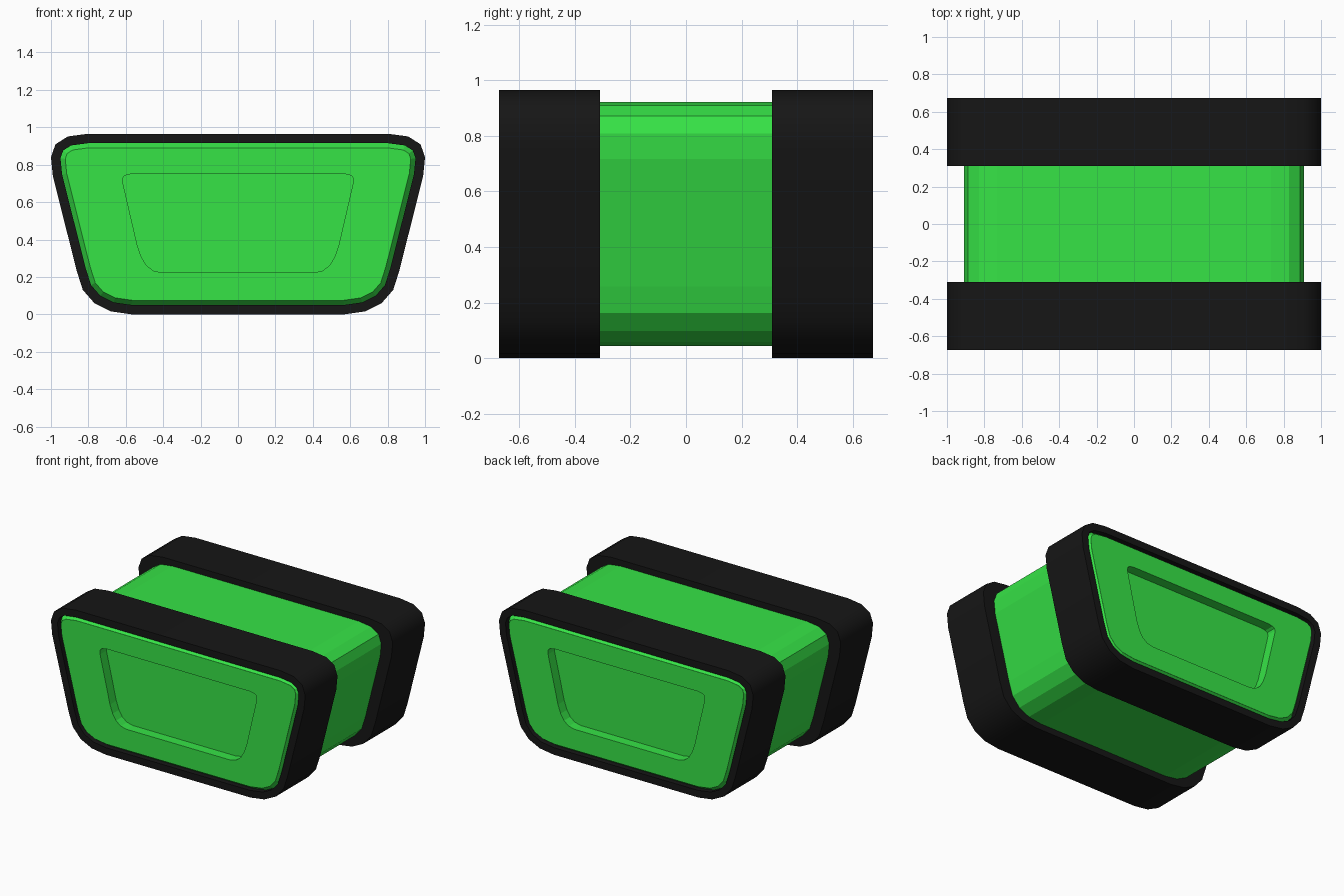
import bpy, bmesh, math
from mathutils import Vector

if "Cube" in bpy.data.objects:
    bpy.data.objects.remove(bpy.data.objects["Cube"])


def material(name, rgb):
    m = bpy.data.materials.new(name)
    m.diffuse_color = (*rgb, 1)
    m.use_nodes = True
    m.node_tree.nodes["Principled BSDF"].inputs["Base Color"].default_value = m.diffuse_color
    return m


GREEN = material("green", (0.037, 0.77, 0.062))
BLACK = material("black", (0.008, 0.008, 0.008))


def mirrored(half):
    """Right half, top to bottom -> closed symmetric outline (clockwise)."""
    return half + [(-x, z) for x, z in reversed(half)]


def inset(pts, d):
    """Move every edge of the clockwise outline inward by d."""
    out = []
    for i, p in enumerate(pts):
        p = Vector(p)
        a = (p - Vector(pts[i - 1])).normalized()
        b = (Vector(pts[(i + 1) % len(pts)]) - p).normalized()
        na, nb = Vector((a.y, -a.x)), Vector((b.y, -b.x))
        out.append(tuple(p + (na + nb) * d / (1 + na.dot(nb))))
    return out


def loft(name, loops, mat, smooth=False):
    """Bridge (outline, y) loops and cap both ends."""
    bm = bmesh.new()
    rings = [[bm.verts.new((x, y, z)) for x, z in pts] for pts, y in loops]
    n = len(rings[0])
    for r, s in zip(rings, rings[1:]):
        for i in range(n):
            j = (i + 1) % n
            bm.faces.new((r[i], r[j], s[j], s[i]))
    bm.faces.new(rings[0])
    bm.faces.new(rings[-1])
    bmesh.ops.recalc_face_normals(bm, faces=bm.faces)
    me = bpy.data.meshes.new(name)
    bm.to_mesh(me)
    bm.free()
    me.materials.append(mat)
    ob = bpy.data.objects.new(name, me)
    bpy.context.collection.objects.link(ob)
    if smooth:
        bpy.ops.object.select_all(action='DESELECT')
        ob.select_set(True)
        bpy.context.view_layer.objects.active = ob
        bpy.ops.object.shade_smooth_by_angle(angle=math.radians(45))
    return ob


# Outlines
outer = mirrored([(0.805, 0.965), (0.91, 0.951), (0.976, 0.909), (1.0, 0.84), (0.99, 0.74),
                  (0.863, 0.235), (0.83, 0.131), (0.767, 0.059), (0.68, 0.016), (0.57, 0.0)])
pocket = mirrored([(0.56, 0.752), (0.596, 0.746), (0.612, 0.736), (0.617, 0.720), (0.615, 0.70),
                   (0.537, 0.364), (0.516, 0.305), (0.49, 0.262), (0.452, 0.233), (0.404, 0.223)])
core = [(x * 0.91, 0.484 + (z - 0.484) * 0.91) for x, z in outer]
rim, face = inset(outer, 0.05), inset(outer, 0.075)

# Middle body
loft("body", [(core, -0.315), (core, 0.315)], GREEN)

# End frames, and raised panels with a groove around them and a pocket in the middle
for side, s in (("front", -1), ("back", 1)):
    loft(side + "_frame", [(outer, s * 0.31), (outer, s * 0.673), (rim, s * 0.673),
                           (rim, s * 0.585)], BLACK, smooth=True)
    loft(side + "_panel", [(rim, s * 0.59), (rim, s * 0.635), (face, s * 0.67), (face, s * 0.671),
                           (pocket, s * 0.671), (pocket, s * 0.60)], GREEN)
